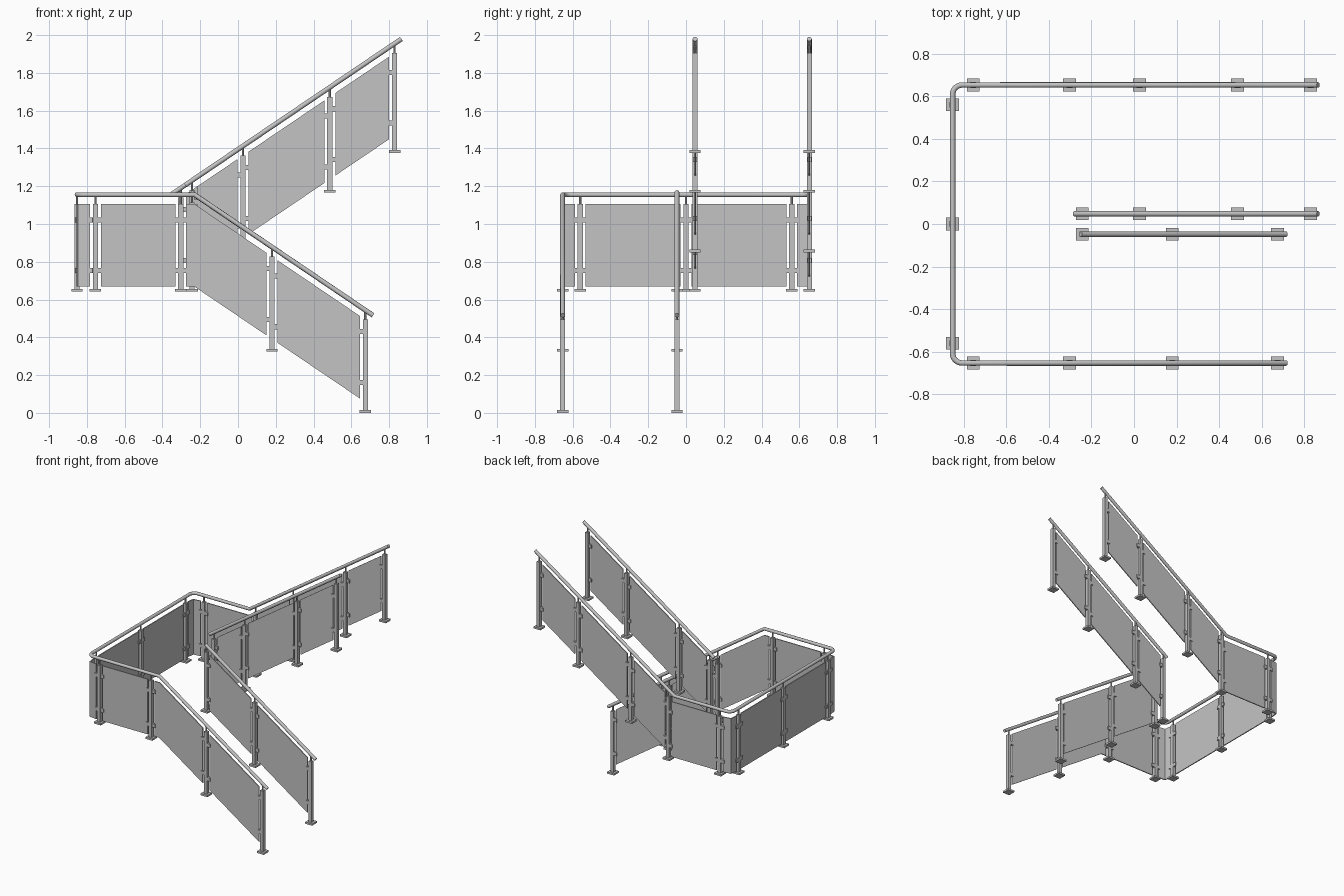
import bpy, bmesh, math
from mathutils import Vector, Matrix

if "Cube" in bpy.data.objects:
    bpy.data.objects.remove(bpy.data.objects["Cube"])

steel = bpy.data.materials.new("satin_grey")
steel.diffuse_color = (0.55, 0.55, 0.55, 1)
steel.use_nodes = True
steel.node_tree.nodes["Principled BSDF"].inputs["Base Color"].default_value = steel.diffuse_color

X0, YO, YI = -0.852, 0.653, 0.048        # landing edge, outer and inner rail lines
FLAT, SLOPE = 1.155, 0.676               # landing rail height, stair slope
DROP, GLASS_H, GAP = 0.05, 0.437, 0.029  # rail to glass, glass height, post to glass
KD, KU = -0.23, -0.355                   # where each flight leaves the landing


def down(x):
    return FLAT - SLOPE * (x - KD)


def up(x):
    return FLAT + SLOPE * (x - KU)


def finish(name, bm):
    me = bpy.data.meshes.new(name)
    bmesh.ops.recalc_face_normals(bm, faces=bm.faces)
    bm.to_mesh(me)
    bm.free()
    me.materials.append(steel)
    ob = bpy.data.objects.new(name, me)
    bpy.context.collection.objects.link(ob)
    return ob


def add_box(bm, centre, size, angle=0):
    m = Matrix.Translation(centre) @ Matrix.Rotation(angle, 4, 'Z') @ Matrix.Diagonal((*size, 1))
    bmesh.ops.create_cube(bm, size=1, matrix=m)


# Post: base plate, square upright and thin neck carrying the rail
def post(x, y, base, rail):
    bm = bmesh.new()
    top = rail - DROP
    add_box(bm, (x, y, base + 0.007), (0.06, 0.06, 0.014))
    add_box(bm, (x, y, (base + top) / 2), (0.027, 0.027, top - base))
    bmesh.ops.create_cone(bm, cap_ends=True, segments=8, radius1=0.006, radius2=0.006,
                          depth=DROP, matrix=Matrix.Translation((x, y, top + DROP / 2)))
    finish("post", bm)


# Glass pane along a path of (x, y, rail height), with clamps at both ends
def panel(path):
    bm = bmesh.new()
    cols = [(bm.verts.new((x, y, r - DROP)), bm.verts.new((x, y, r - DROP - GLASS_H)))
            for x, y, r in path]
    for (a, b), (c, d) in zip(cols, cols[1:]):
        bm.faces.new((a, b, d, c))
    mod = finish("glass_panel", bm).modifiers.new("thickness", 'SOLIDIFY')
    mod.thickness, mod.offset, mod.use_even_offset = 0.008, 0, True
    bm = bmesh.new()
    for end, nxt in ((path[0], path[1]), (path[-1], path[-2])):
        d = Vector((nxt[0] - end[0], nxt[1] - end[1])).normalized()
        cx, cy = end[0] - d.x * 0.003, end[1] - d.y * 0.003
        for z in (end[2] - DROP - 0.083, end[2] - DROP - GLASS_H + 0.085):
            add_box(bm, (cx, cy, z), (0.027, 0.022, 0.027), math.atan2(d.y, d.x))
    finish("glass_clamps", bm)


# Round handrail through a list of points
def rail(name, pts):
    cu = bpy.data.curves.new(name, 'CURVE')
    cu.dimensions = '3D'
    cu.bevel_depth, cu.bevel_resolution, cu.use_fill_caps = 0.0128, 4, True
    sp = cu.splines.new('POLY')
    sp.points.add(len(pts) - 1)
    for p, co in zip(sp.points, pts):
        p.co = (*co, 1)
    cu.materials.append(steel)
    ob = bpy.data.objects.new(name, cu)
    bpy.context.collection.objects.link(ob)
    bpy.ops.object.select_all(action='DESELECT')
    bpy.context.view_layer.objects.active = ob
    ob.select_set(True)
    bpy.ops.object.convert(target='MESH')
    bpy.ops.object.shade_smooth_by_angle(angle=math.radians(40))


# Handrails
R = 0.045
arc = [(X0 + R - R * math.sin(a), -YO + R - R * math.cos(a), FLAT)
       for a in (i * math.pi / 16 for i in range(9))]
rail("outer_handrail", [(0.715, -YO, down(0.715)), (KD, -YO, FLAT)] + arc
     + [(x, -y, z) for x, y, z in reversed(arc)]
     + [(KU, YO, FLAT), (0.865, YO, up(0.865))])
rail("inner_lower_handrail", [(0.715, -YI, down(0.715)), (-0.25, -YI, down(-0.25))])
rail("inner_upper_handrail", [(0.865, YI, up(0.865)), (-0.28, YI, up(-0.28))])

# Landing posts
BASE = 0.643
for y in (-0.56, 0, 0.56):
    post(X0, y, BASE, FLAT)
for s in (-1, 1):
    post(-0.755, s * YO, BASE, FLAT)
post(-0.303, -YO, BASE, FLAT)
post(-0.303, YO, BASE, up(-0.303))
post(-0.243, -YI, BASE, down(-0.243))
post(-0.243, YI, BASE, up(-0.243))

# Stair posts
for y in (YI, YO):
    for x, b in ((0.18, 0.325), (0.674, 0.0)):
        post(x, -y, b, down(x))
    for x, b in ((0.026, 0.85), (0.486, 1.167), (0.829, 1.377)):
        post(x, y, b, up(x))

# Landing glass, with bent panes at the two corners
for s in (-1, 1):
    panel([(X0, s * GAP, FLAT), (X0, s * (0.56 - GAP), FLAT)])
    panel([(X0, s * (0.56 + GAP), FLAT), (X0 + 0.008, s * (YO - 0.008), FLAT),
           (-0.755 - GAP, s * YO, FLAT)])
    panel([(-0.755 + GAP, s * YO, FLAT), (-0.303 - GAP, s * YO, FLAT)])

# Stair glass
panel([(-0.303 + GAP, -YO, FLAT), (KD, -YO, FLAT), (0.18 - GAP, -YO, down(0.18 - GAP))])
spans = [(-YI, down, -0.243, 0.18), (YI, up, -0.243, 0.026), (YO, up, -0.303, 0.026)]
for y in (YI, YO):
    spans += [(-y, down, 0.18, 0.674), (y, up, 0.026, 0.486), (y, up, 0.486, 0.829)]
for y, f, a, b in spans:
    a, b = a + GAP, b - GAP
    panel([(a, y, f(a)), (b, y, f(b))])
